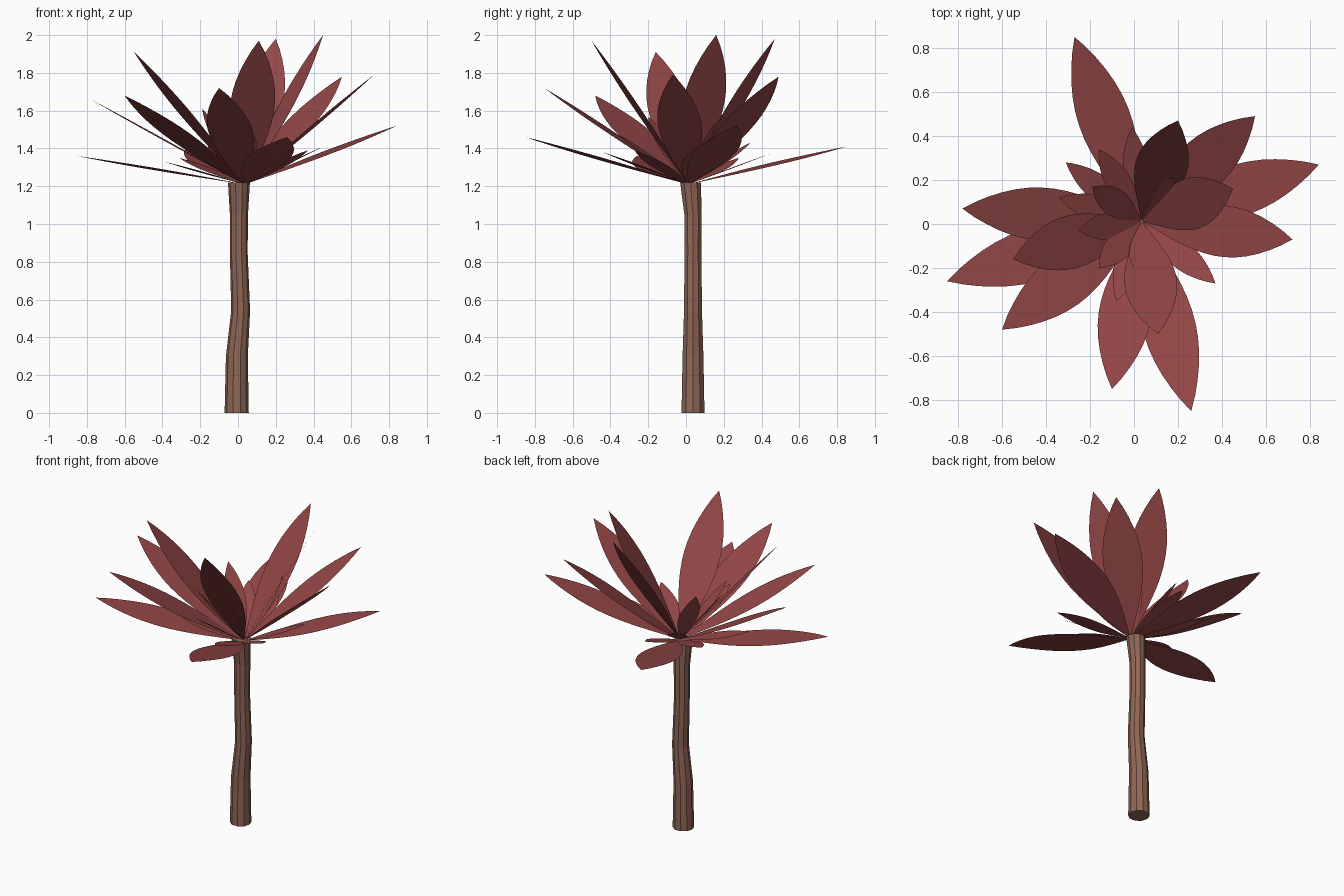
import bpy, bmesh, math
from mathutils import Vector

cube = bpy.data.objects.get("Cube")
if cube:
    bpy.data.objects.remove(cube, do_unlink=True)


def make_material(name, color):
    mat = bpy.data.materials.new(name)
    mat.use_nodes = True
    mat.diffuse_color = color
    mat.node_tree.nodes["Principled BSDF"].inputs["Base Color"].default_value = color
    return mat


def make_object(name, bm, mat):
    mesh = bpy.data.meshes.new(name)
    bm.to_mesh(mesh)
    bm.free()
    mesh.materials.append(mat)
    obj = bpy.data.objects.new(name, mesh)
    bpy.context.collection.objects.link(obj)
    return obj


bark = make_material("brown bark", (0.28, 0.135, 0.092, 1))
red = make_material("dark red leaf", (0.30, 0.063, 0.063, 1))

# Trunk: rings (x, y, z, radius) along a gently bent path
SIDES = 10
rings = [(-0.007, 0.037, 0, 0.064), (-0.006, 0.037, 0.3, 0.058),
         (0.014, 0.037, 0.54, 0.05), (0.004, 0.037, 0.85, 0.047),
         (0.005, 0.037, 1.05, 0.048), (0.005, 0.024, 1.22, 0.058)]
bm = bmesh.new()
loops = []
for x, y, z, r in rings:
    angles = [math.tau * i / SIDES for i in range(SIDES)]
    loops.append([bm.verts.new((x + r * math.cos(a), y + r * math.sin(a), z)) for a in angles])
for low, high in zip(loops, loops[1:]):
    for i in range(SIDES):
        j = (i + 1) % SIDES
        bm.faces.new((low[i], low[j], high[j], high[i]))
bm.faces.new(loops[0][::-1])
bm.faces.new(loops[-1])
make_object("trunk", bm, bark)

# Leaves: flat pointed blades from the crown centre to each tip
HUB = Vector((0.035, 0.012, 1.21))
STEPS = 14


def make_leaf(name, tip):
    axis = Vector(tip) - HUB
    side = Vector((-axis.y, axis.x, 0)).normalized()
    bm = bmesh.new()
    right, left = [], []
    for i in range(1, STEPS):
        t = i / STEPS
        half = 0.13 * axis.length * math.sin(math.pi * t ** 1.15) ** 0.9
        right.append(bm.verts.new(HUB + axis * t - side * half))
        left.append(bm.verts.new(HUB + axis * t + side * half))
    base, end = bm.verts.new(HUB), bm.verts.new(tip)
    bm.faces.new([base] + right + [end] + left[::-1])
    make_object(name, bm, red)


large_tips = [(-0.27, 0.85, 1.41), (0.20, 0.47, 1.98), (0.55, 0.49, 1.78),
              (0.84, 0.27, 1.52), (0.72, -0.07, 1.79), (0.45, 0.16, 2.0),
              (0.26, -0.85, 1.46), (0.11, -0.5, 1.97), (-0.1, -0.75, 1.72),
              (-0.6, -0.48, 1.68), (-0.85, -0.26, 1.36), (-0.55, -0.16, 1.91),
              (-0.78, 0.07, 1.66)]
small_tips = [(0.37, -0.27, 1.39), (-0.08, -0.35, 1.47), (0.04, -0.25, 1.59),
              (-0.31, 0.28, 1.35), (-0.16, 0.34, 1.43), (-0.34, 0.12, 1.44),
              (-0.19, 0.17, 1.61), (-0.25, -0.03, 1.57), (-0.16, -0.2, 1.57),
              (0.18, 0.21, 1.6), (-0.01, 0.44, 1.37), (0.15, -0.44, 1.38),
              (0.45, 0.06, 1.41), (-0.39, -0.1, 1.33)]
for size, tips in (("large", large_tips), ("small", small_tips)):
    for n, tip in enumerate(tips, 1):
        make_leaf(f"{size}_leaf_{n}", tip)
